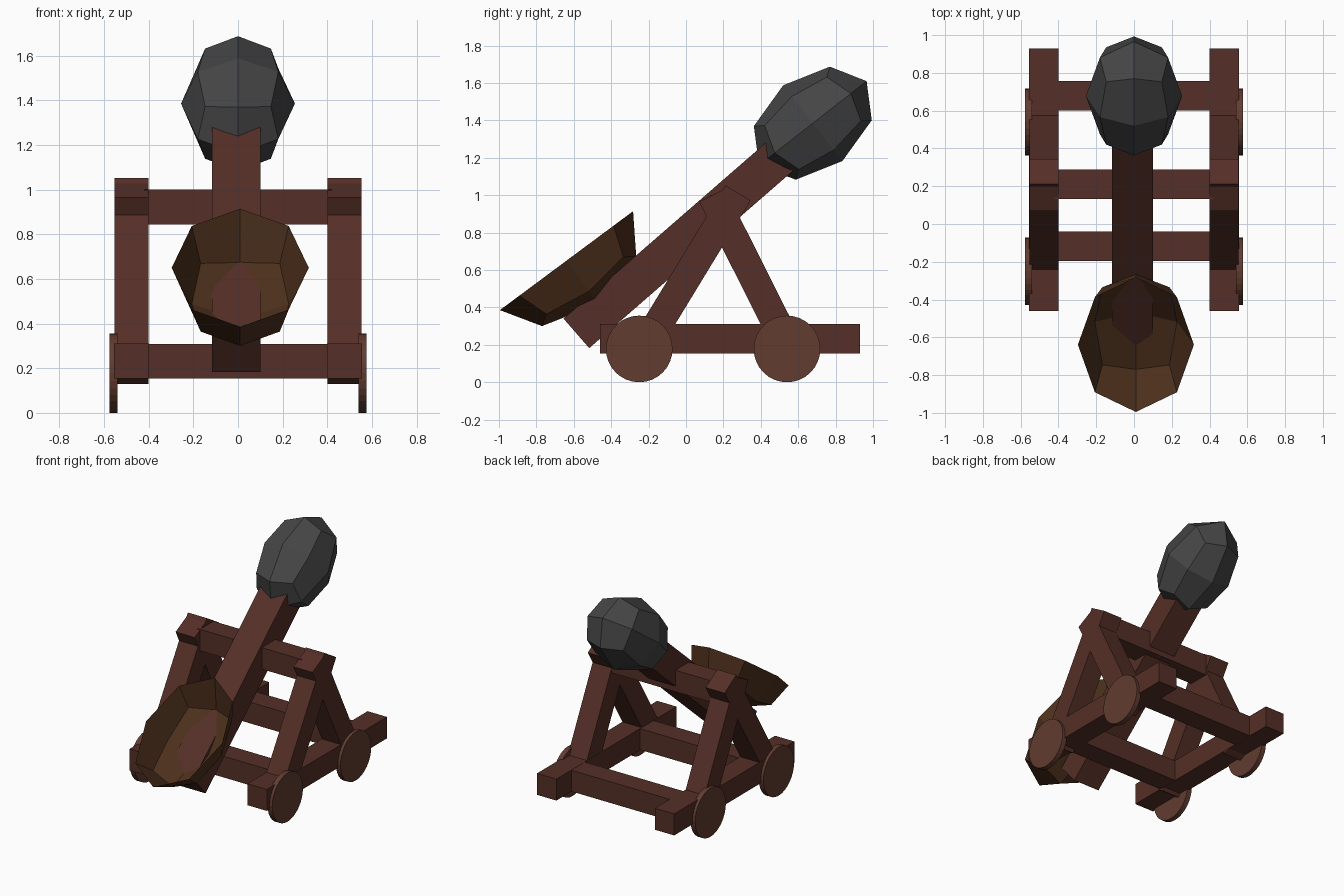
import bpy, bmesh
from math import radians, atan2, hypot
from mathutils import Matrix, Vector

if "Cube" in bpy.data.objects:
    bpy.data.objects.remove(bpy.data.objects["Cube"])


def material(name, rgb):
    m = bpy.data.materials.new(name)
    m.diffuse_color = (*rgb, 1)
    m.use_nodes = True
    m.node_tree.nodes["Principled BSDF"].inputs["Base Color"].default_value = m.diffuse_color
    return m


WOOD = material("wood", (0.09, 0.028, 0.02))
WHEEL = material("wheel_wood", (0.12, 0.045, 0.03))
BOWL = material("bowl_wood", (0.075, 0.03, 0.012))
STONE = material("stone", (0.06, 0.06, 0.06))


def finish(name, bm, mat):
    bmesh.ops.recalc_face_normals(bm, faces=bm.faces)
    mesh = bpy.data.meshes.new(name)
    bm.to_mesh(mesh)
    bm.free()
    mesh.materials.append(mat)
    ob = bpy.data.objects.new(name, mesh)
    bpy.context.collection.objects.link(ob)
    return ob


def placed(centre, angle, size):
    return (Matrix.Translation(centre) @ Matrix.Rotation(angle, 4, 'X')
            @ Matrix.Diagonal((*size, 1)))


def beam(name, x, start, end, width, thick):
    """Square-ended beam between two (y, z) points."""
    dy, dz = end[0] - start[0], end[1] - start[1]
    centre = (x, (start[0] + end[0]) / 2, (start[1] + end[1]) / 2)
    bm = bmesh.new()
    bmesh.ops.create_cube(bm, size=1, matrix=placed(
        centre, atan2(dz, dy), (width, hypot(dy, dz), thick)))
    return finish(name, bm, WOOD)


def round_cube(name, centre, angle, radii, mat, half=False):
    """Cube with 2x2 faces per side pushed onto an ellipsoid."""
    bm = bmesh.new()
    bmesh.ops.create_cube(bm, size=2)
    bmesh.ops.subdivide_edges(bm, edges=bm.edges[:], cuts=1, use_grid_fill=True)
    for v in bm.verts:
        v.co.normalize()
    if half:
        top = [v for v in bm.verts if v.co.z > 0.01]
        bmesh.ops.delete(bm, geom=top, context='VERTS')
    bm.transform(placed(centre, angle, radii))
    return finish(name, bm, mat)


# Side frames: rails, A-frame legs and wheels
for side, s in (("left", -1), ("right", 1)):
    x = s * 0.477
    beam(f"{side}_rail", x, (-0.46, 0.232), (0.93, 0.232), 0.157, 0.157)
    beam(f"{side}_front_leg", x, (-0.235, 0.17), (0.278, 1.012), 0.154, 0.157)
    beam(f"{side}_back_leg", x, (0.56, 0.165), (0.14, 1.0), 0.154, 0.157)
    for end, y in (("front", -0.25), ("back", 0.54)):
        bm = bmesh.new()
        bmesh.ops.create_cone(
            bm, cap_ends=True, segments=32, radius1=0.178, radius2=0.178, depth=0.037,
            matrix=Matrix.Translation((s * 0.558, y, 0.178)) @ Matrix.Rotation(radians(90), 4, 'Y'))
        finish(f"{side}_{end}_wheel", bm, WHEEL)

# Cross beams
beam("front_cross_beam", 0, (-0.196, 0.232), (-0.039, 0.232), 0.84, 0.155)
beam("back_cross_beam", 0, (0.6, 0.232), (0.757, 0.232), 0.84, 0.155)
beam("pivot_beam", 0, (0.132, 0.922), (0.289, 0.922), 0.84, 0.157)

# Throwing arm, with bowl and counterweight
beam("throwing_arm", -0.008, (-0.586, 0.261), (0.56, 1.258), 0.216, 0.209)
round_cube("bowl", (0.01, -0.639, 0.65), radians(36.6), (0.307, 0.4435, 0.287), BOWL, half=True)
round_cube("counterweight", (0, 0.678, 1.385), radians(38), (0.255, 0.365, 0.257), STONE)
